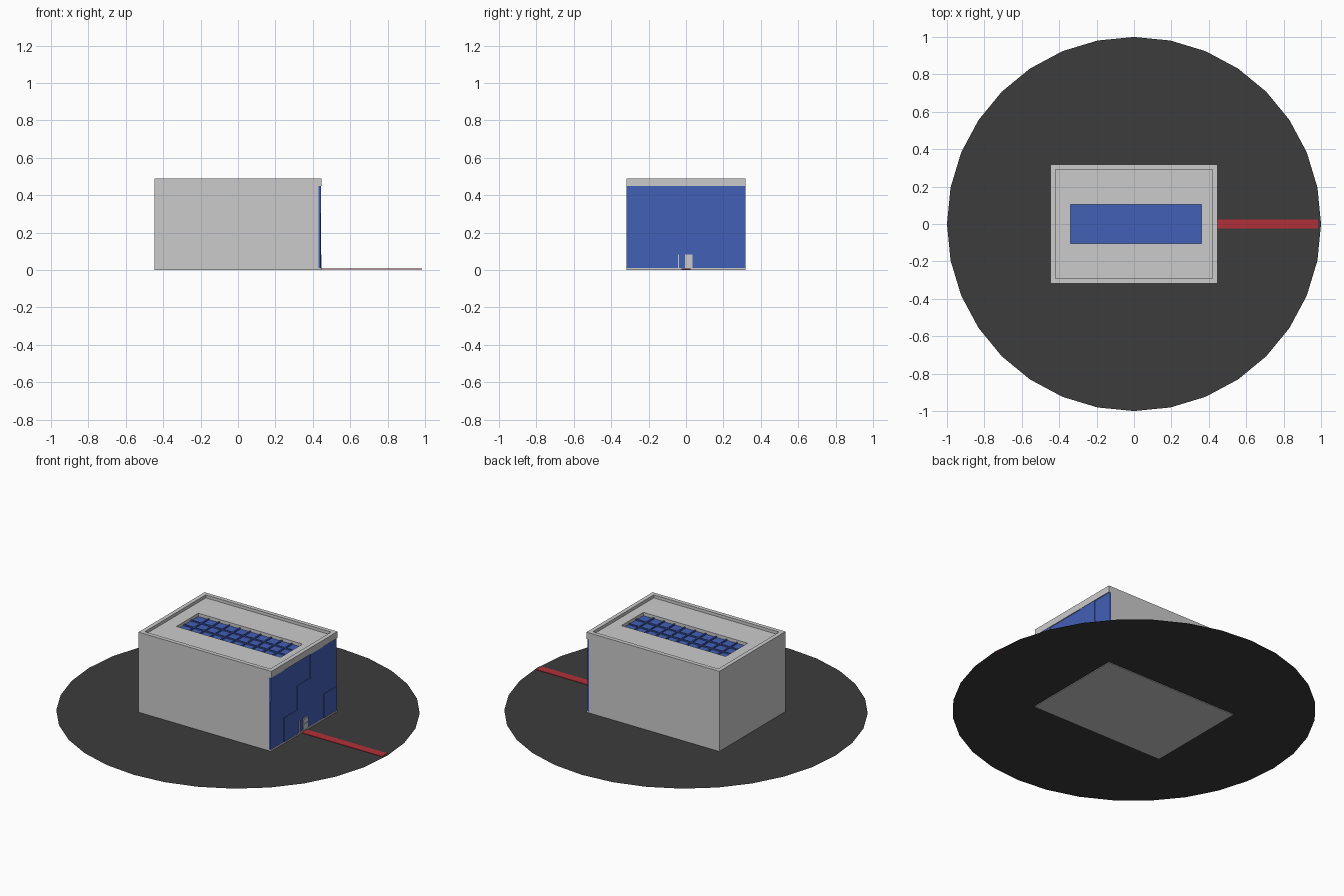
import bpy, bmesh, math

if "Cube" in bpy.data.objects:
    bpy.data.objects.remove(bpy.data.objects["Cube"])


def material(name, rgb):
    m = bpy.data.materials.new(name)
    m.diffuse_color = (*rgb, 1)
    m.use_nodes = True
    m.node_tree.nodes["Principled BSDF"].inputs["Base Color"].default_value = m.diffuse_color
    return m


BLUE = material("glass_blue", (0.055, 0.115, 0.47))
RED = material("carpet_red", (0.45, 0.03, 0.04))
DARK = material("asphalt", (0.045, 0.045, 0.045))


def boxes(name, specs, mat=None):
    """One object from (x0, x1, y0, y1, z0, z1) boxes."""
    bm = bmesh.new()
    for x0, x1, y0, y1, z0, z1 in specs:
        new = bmesh.ops.create_cube(bm, size=1)["verts"]
        for v in new:
            v.co = ((x0 + x1) / 2 + v.co.x * (x1 - x0),
                    (y0 + y1) / 2 + v.co.y * (y1 - y0),
                    (z0 + z1) / 2 + v.co.z * (z1 - z0))
    return finish(name, bm, mat)


def finish(name, bm, mat):
    me = bpy.data.meshes.new(name)
    bm.to_mesh(me)
    bm.free()
    ob = bpy.data.objects.new(name, me)
    bpy.context.collection.objects.link(ob)
    if mat:
        me.materials.append(mat)
    return ob


def cut(target, name, spec):
    c = boxes(name, [spec])
    c.hide_render = True
    c.hide_viewport = True
    mod = target.modifiers.new(name, 'BOOLEAN')
    mod.operation = 'DIFFERENCE'
    mod.solver = 'EXACT'
    mod.object = c


X, Y, TOP = 0.446, 0.317, 0.49

# round flat plaza
bm = bmesh.new()
bmesh.ops.create_circle(bm, cap_ends=True, segments=32, radius=1)
for v in bm.verts:
    v.co.z = 0.004
finish("plaza", bm, DARK)

# walkway to the entrance
boxes("walkway", [(0.44, 0.985, -0.025, 0.025, 0.004, 0.007)], RED)

# building block with roof well, skylight well and facade notch
body = boxes("building", [(-X, X, -Y, Y, 0, TOP)])
cut(body, "roof_cutter", (-X + 0.025, X - 0.025, -Y + 0.025, Y - 0.025, 0.472, 0.6))
cut(body, "skylight_cutter", (-0.34, 0.36, -0.105, 0.105, 0.445, 0.6))
cut(body, "facade_cutter", (0.43, 0.6, -0.5, 0.5, 0.012, 0.45))

# skylight: pane with a raised 10 x 3 glazing grid
bars = [(-0.34, 0.36, -0.105, 0.105, 0.443, 0.452)]
for i in range(1, 10):
    x = -0.34 + 0.07 * i
    bars.append((x - 0.004, x + 0.004, -0.105, 0.105, 0.45, 0.459))
for y in (-0.035, 0.035):
    bars.append((-0.34, 0.36, y - 0.004, y + 0.004, 0.45, 0.459))
boxes("skylight", bars, BLUE)

# glass facade: 5 x 3 panels, some standing slightly proud
proud = {(0, 2), (1, 0), (2, 1), (3, 2), (4, 0)}
w, h = 2 * Y / 5, (0.45 - 0.012) / 3
panels = []
for c in range(5):
    for r in range(3):
        d = 0.444 if (c, r) in proud else 0.440
        panels.append((0.43, d, -Y + c * w, -Y + (c + 1) * w,
                       0.012 + r * h, 0.012 + (r + 1) * h))
boxes("glass_facade", panels, BLUE)

# entrance: one door leaf with raised rails, and a slim jamb
boxes("door", [(0.435, 0.444, -0.006, 0.036, 0.012, 0.084)]
      + [(0.443, 0.447, -0.006, 0.036, z, z + 0.006) for z in (0.045, 0.075)])
boxes("door_jamb", [(0.435, 0.447, -0.042, -0.037, 0.012, 0.084)])
